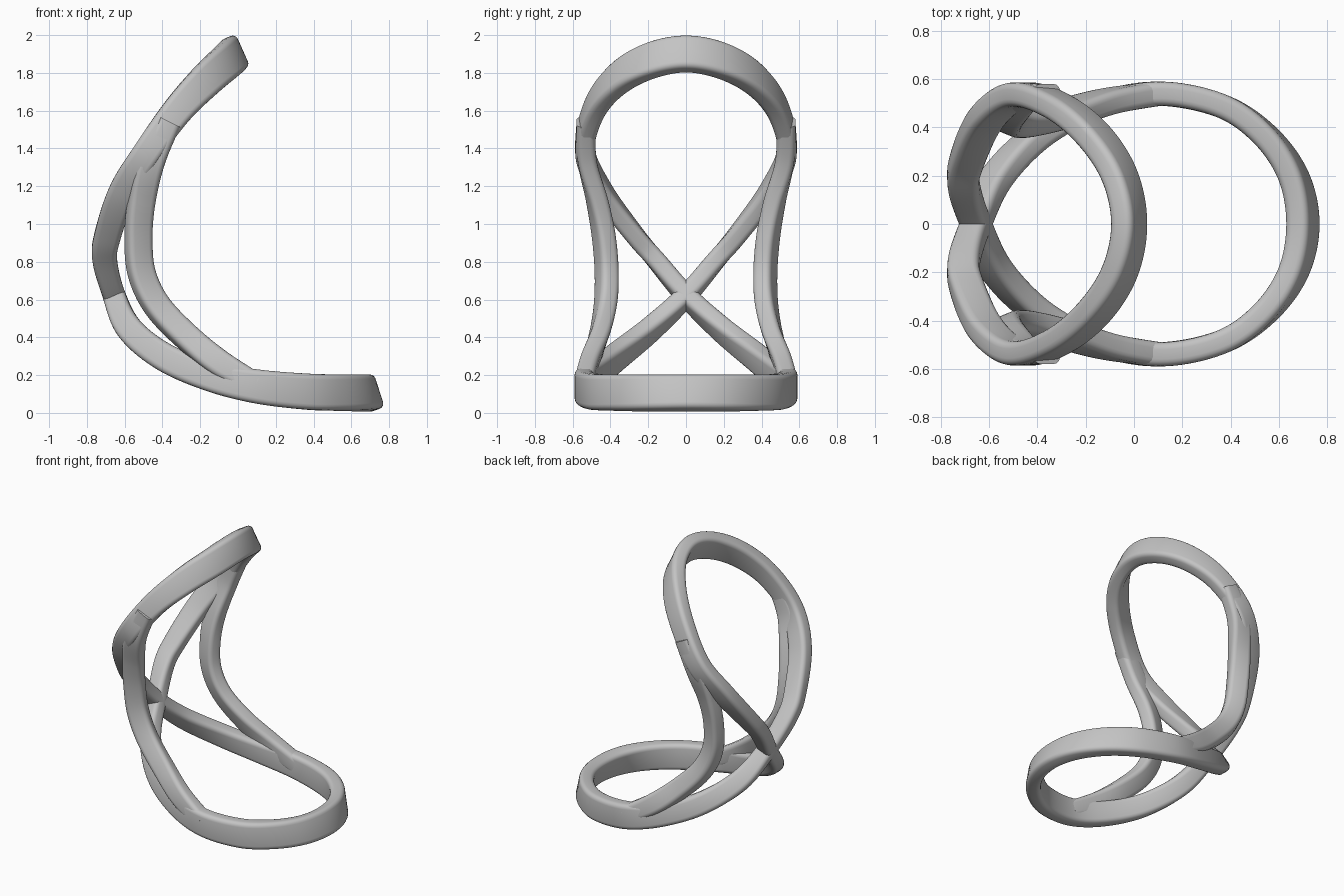
import bpy, bmesh
from math import sin, cos, pi, radians
from mathutils import Vector

cube = bpy.data.objects.get("Cube")
if cube:
    bpy.data.objects.remove(cube)

grey = bpy.data.materials.new("plain grey")
grey.use_nodes = True
colour = (0.55, 0.55, 0.55, 1)
grey.diffuse_color = colour
grey.node_tree.nodes["Principled BSDF"].inputs["Base Color"].default_value = colour


def rounded_rectangle(width, height, radius, steps=5):
    """Outline of the bar section, counter-clockwise."""
    outline = []
    for corner, (sx, sy) in enumerate([(1, 1), (-1, 1), (-1, -1), (1, -1)]):
        for i in range(steps):
            angle = pi / 2 * (corner + i / (steps - 1))
            outline.append((sx * (width / 2 - radius) + radius * cos(angle),
                            sy * (height / 2 - radius) + radius * sin(angle)))
    return outline


def catmull_rom(a, b, c, d, t):
    return 0.5 * (2 * b + (c - a) * t + (2 * a - 5 * b + 4 * c - d) * t * t
                  + (3 * b - a - 3 * c + d) * t ** 3)


def smooth_path(rows, before, after, steps=10):
    rows = [Vector(r) for r in [before, *rows, after]]
    path = [catmull_rom(*rows[i:i + 4], s / steps)
            for i in range(len(rows) - 3) for s in range(steps)]
    return path + [rows[-2]]


def sweep(name, rows, before, after, width, capped):
    """Sweep the section along rows of x, y, z, tilt, inward lean, height."""
    path = smooth_path(rows, before, after)
    points = [p.to_3d() if len(p) == 3 else Vector(p[:3]) for p in path]
    bm = bmesh.new()
    rings = []
    for i, p in enumerate(path):
        if i == 0:
            along = points[1] - points[0]
        elif i == len(path) - 1:
            along = points[-1] - points[-2]
        else:
            along = points[i + 1] - points[i - 1]
        # loop ends lie flat on the mirror plane
        if not capped and i in (0, len(path) - 1):
            along = Vector((0, along.y, 0))
        along.normalize()
        tilt = radians(p[3])
        up = Vector((cos(tilt), -p[4], sin(tilt)))
        up = (up - along * up.dot(along)).normalized()
        side = along.cross(up)
        rings.append([bm.verts.new(points[i] + side * u + up * v)
                      for u, v in rounded_rectangle(width, p[5], 0.03)])
    for low, high in zip(rings, rings[1:]):
        for j in range(len(low)):
            bm.faces.new((low[j - 1], low[j], high[j], high[j - 1]))
    if capped:
        bm.faces.new(rings[0])
        bm.faces.new(rings[-1])
    bmesh.ops.recalc_face_normals(bm, faces=bm.faces)
    mesh = bpy.data.meshes.new(name)
    bm.to_mesh(mesh)
    bm.free()
    mesh.materials.append(grey)
    obj = bpy.data.objects.new(name, mesh)
    bpy.context.collection.objects.link(obj)
    mirror = obj.modifiers.new("mirror", 'MIRROR')
    mirror.use_axis = (False, True, False)
    mirror.merge_threshold = 0.0005
    bpy.ops.object.select_all(action='DESELECT')
    obj.select_set(True)
    bpy.context.view_layer.objects.active = obj
    bpy.ops.object.shade_smooth_by_angle(angle=radians(40))
    return obj


def flipped(row):
    return (row[0], -row[1], *row[2:])


# One strand of the figure-eight: back hoop, crossing, then seat hoop
strand = [
    (-.02, 0, 1.9, -66, 0, .19),
    (-.06, .2, 1.86, -63, 0, .19),
    (-.17, .37, 1.76, -55, 0, .18),
    (-.32, .49, 1.6, -47, 0, .16),
    (-.48, .535, 1.38, -36, 0, .15),
    (-.61, .44, 1.17, -24, 0, .15),
    (-.69, .27, .94, -8, 0, .14),
    (-.705, .16, .81, 4, 0, .13),
    (-.655, 0, .62, 24, 0, .12),
    (-.57, -.19, .44, 42, 0, .14),
    (-.39, -.37, .295, 60, 0, .15),
    (-.15, -.49, .195, 73, 0, .16),
    (.1, -.54, .14, 82, 0, .18),
    (.36, -.49, .113, 90, 0, .19),
    (.54, -.37, .107, 97, 0, .19),
    (.66, -.2, .105, 104, 0, .19),
    (.7, 0, .105, 108, 0, .19),
]
sweep("figure_eight_frame", strand, flipped(strand[1]), flipped(strand[-2]), .1, False)

# Side braces joining the back hoop to the seat hoop
brace = [
    (-.36, .53, 1.54, -45, 0, .12),
    (-.455, .525, 1.34, -30, .1, .14),
    (-.51, .47, 1.12, -14, .3, .14),
    (-.527, .435, .93, 0, .4, .14),
    (-.51, .42, .74, 14, .4, .14),
    (-.43, .427, .57, 35, .4, .14),
    (-.28, .46, .41, 48, .3, .14),
    (-.1, .51, .265, 58, .1, .14),
    (.1, .54, .15, 75, 0, .12),
]
sweep("side_braces", brace, brace[0], brace[-1], .1, True)
